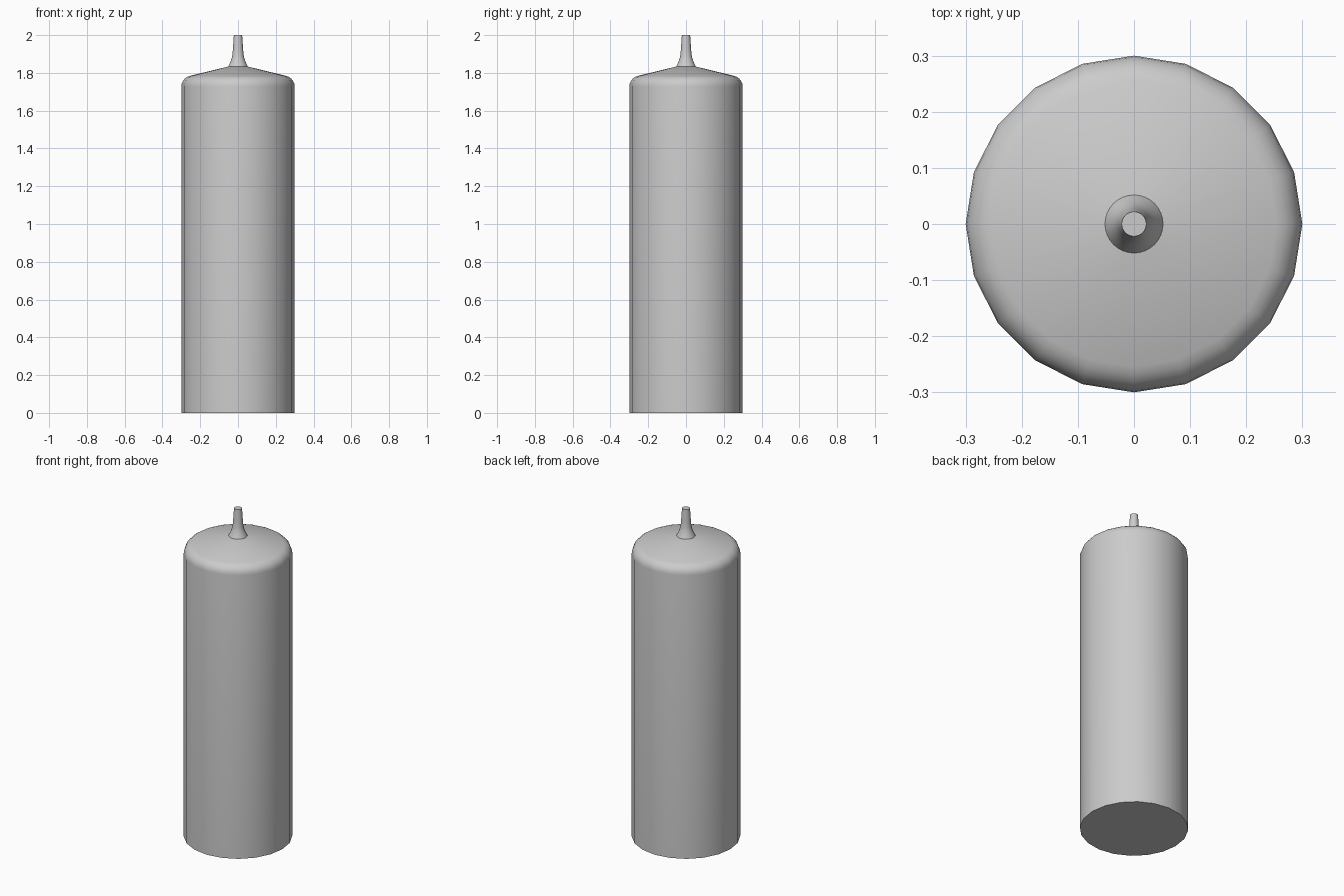
import bpy, math

if "Cube" in bpy.data.objects:
    bpy.data.objects.remove(bpy.data.objects["Cube"])


def lathe(name, profile, sides):
    """Revolve (radius, z) points around z and cap both ends."""
    verts, faces = [], []
    for r, z in profile:
        for i in range(sides):
            a = 2 * math.pi * i / sides
            verts.append((r * math.cos(a), r * math.sin(a), z))
    for k in range(len(profile) - 1):
        for i in range(sides):
            j = (i + 1) % sides
            faces.append((k * sides + i, k * sides + j,
                          (k + 1) * sides + j, (k + 1) * sides + i))
    faces.append(tuple(reversed(range(sides))))
    top = (len(profile) - 1) * sides
    faces.append(tuple(range(top, top + sides)))
    mesh = bpy.data.meshes.new(name)
    mesh.from_pydata(verts, [], faces)
    obj = bpy.data.objects.new(name, mesh)
    bpy.context.collection.objects.link(obj)
    bpy.ops.object.select_all(action='DESELECT')
    obj.select_set(True)
    bpy.context.view_layer.objects.active = obj
    bpy.ops.object.shade_smooth_by_angle(angle=math.radians(35))
    return obj


# Wax body: straight wall, rounded shoulder, shallow conical top
shoulder = [(0.24 + 0.06 * math.cos(t), 1.728 + 0.058 * math.sin(t))
            for t in (math.radians(76) * i / 5 for i in range(6))]
lathe("candle_body", [(0.30, 0)] + shoulder + [(0.05, 1.834)], 20)

# Wick: flared foot narrowing to a thin flat-topped stem
lathe("wick", [(0.052, 1.833), (0.043, 1.852), (0.035, 1.872), (0.030, 1.893),
               (0.027, 1.925), (0.022, 2.0)], 32)
